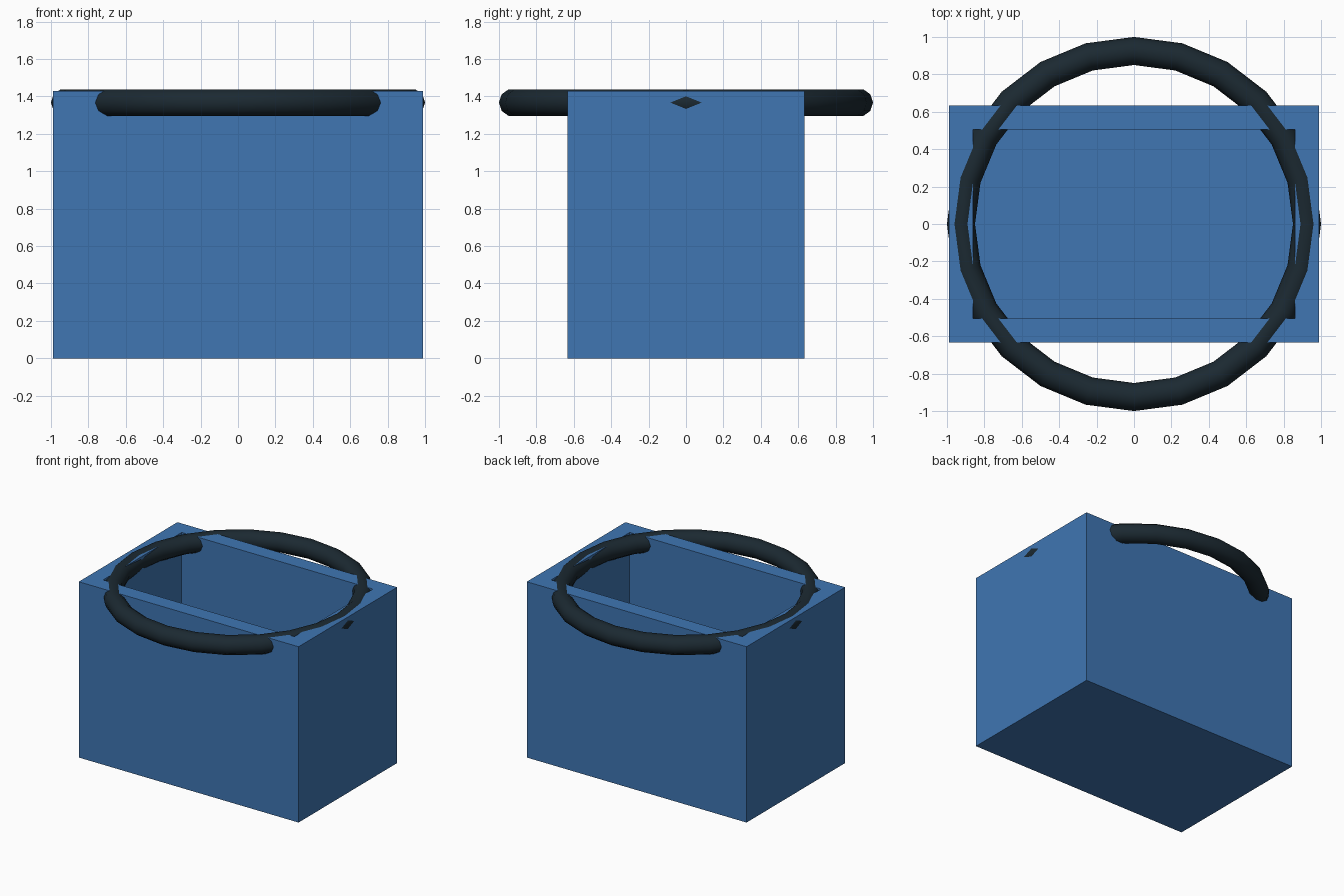
import bpy, bmesh

if "Cube" in bpy.data.objects:
    bpy.data.objects.remove(bpy.data.objects["Cube"])


def material(name, rgb):
    m = bpy.data.materials.new(name)
    m.diffuse_color = (*rgb, 1)
    m.use_nodes = True
    m.node_tree.nodes["Principled BSDF"].inputs["Base Color"].default_value = m.diffuse_color
    return m


blue = material("blue", (0.05, 0.18, 0.45))
charcoal = material("charcoal", (0.011, 0.022, 0.031))

# Open-topped bin: a block whose top is inset to a rim and sunk to a floor
HX, HY, HEIGHT, WALL, FLOOR = 0.989, 0.634, 1.43, 0.128, 0.13
bm = bmesh.new()
bmesh.ops.create_cube(bm, size=2)
for v in bm.verts:
    v.co = (v.co.x * HX, v.co.y * HY, (v.co.z + 1) * HEIGHT / 2)
bm.normal_update()
top = max(bm.faces, key=lambda f: f.calc_center_median().z)
bmesh.ops.inset_region(bm, faces=[top], thickness=WALL, use_even_offset=True)
sunk = bmesh.ops.extrude_face_region(bm, geom=[top])["geom"]
for v in sunk:
    if isinstance(v, bmesh.types.BMVert):
        v.co.z = FLOOR
if top.is_valid:
    bmesh.ops.delete(bm, geom=[top], context="FACES_ONLY")
bmesh.ops.recalc_face_normals(bm, faces=bm.faces)
mesh = bpy.data.meshes.new("bin_body")
bm.to_mesh(mesh)
bm.free()
mesh.materials.append(blue)
body = bpy.data.objects.new("bin_body", mesh)
bpy.context.collection.objects.link(body)

# Ring running through the walls just under the rim
bpy.ops.mesh.primitive_torus_add(
    major_radius=0.925, minor_radius=0.075,
    major_segments=24, minor_segments=10, location=(0, 0, 1.367))
ring = bpy.context.object
ring.name = "rim_ring"
ring.data.materials.append(charcoal)
bpy.ops.object.shade_smooth()
